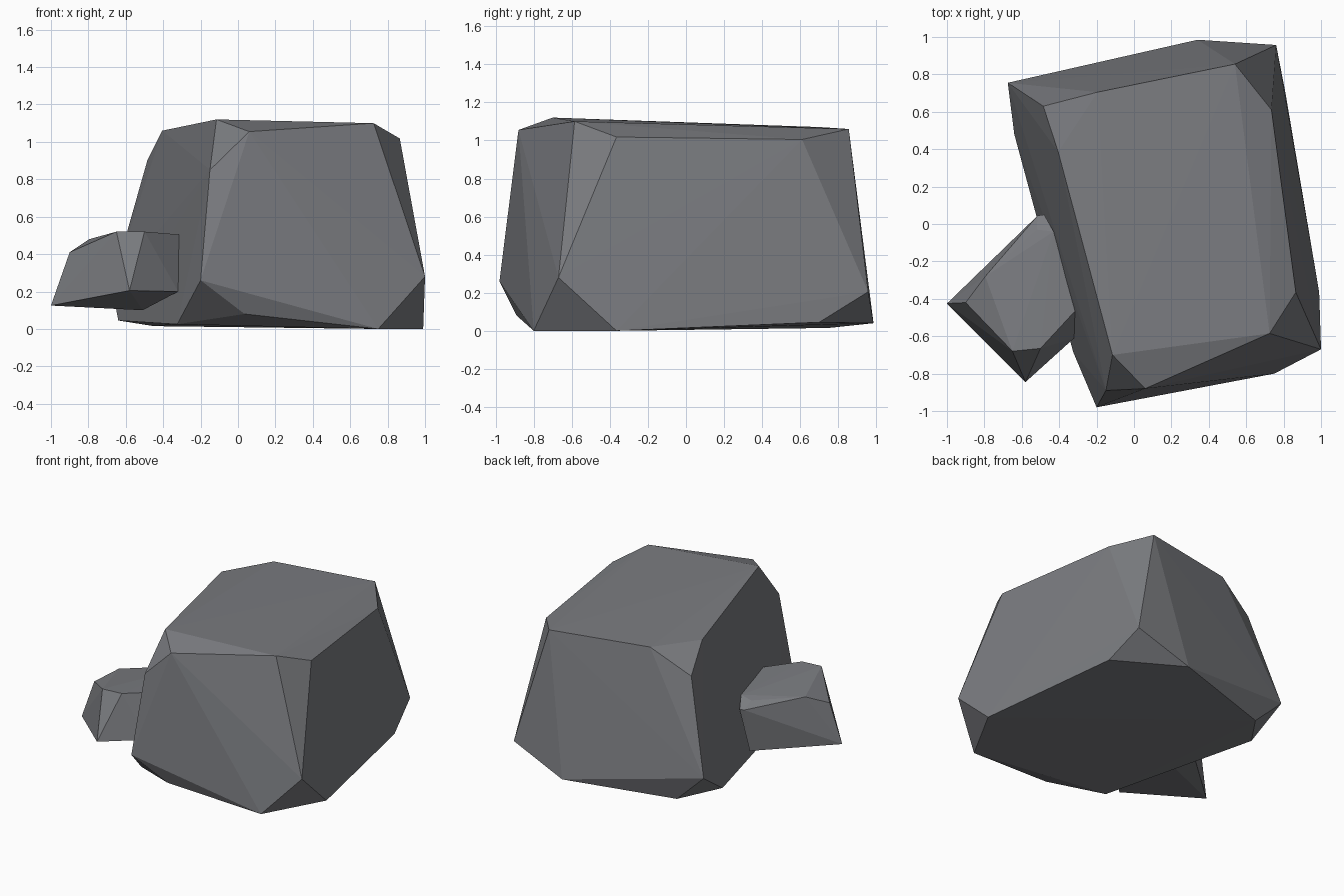
import bpy, bmesh

# One flat stone colour
stone = bpy.data.materials.new("stone grey")
stone.diffuse_color = (0.195, 0.2, 0.215, 1)


def rock(name, corners):
    """Faceted boulder: the convex hull of its corner points."""
    bm = bmesh.new()
    for c in corners:
        bm.verts.new(c)
    res = bmesh.ops.convex_hull(bm, input=bm.verts[:])
    junk = {v for v in res["geom_interior"] + res["geom_unused"]
            if isinstance(v, bmesh.types.BMVert)}
    bmesh.ops.delete(bm, geom=list(junk), context='VERTS')
    bmesh.ops.recalc_face_normals(bm, faces=bm.faces[:])
    mesh = bpy.data.meshes.new(name)
    bm.to_mesh(mesh)
    bm.free()
    mesh.materials.append(stone)
    obj = bpy.data.objects.new(name, mesh)
    bpy.context.collection.objects.link(obj)
    return obj


# Large boulder: top rim, chipped corners, then foot
rock("large_boulder", [
    (-0.115, -0.70, 1.12), (0.06, -0.88, 1.055), (0.725, -0.585, 1.10),
    (0.865, -0.365, 1.018), (0.735, 0.61, 1.005), (0.54, 0.855, 1.06),
    (-0.195, 0.705, 1.07), (-0.405, 0.385, 1.06), (-0.485, 0.63, 0.90),
    (-0.15, -0.89, 0.85), (-0.20, -0.98, 0.26), (1.0, -0.67, 0.28),
    (0.76, 0.957, 0.205), (-0.675, 0.755, 0.23),
    (0.035, -0.89, 0.08), (0.75, -0.80, 0.0), (0.99, -0.365, 0.0),
    (0.81, 0.70, 0.045), (0.34, 0.985, 0.04), (-0.45, 0.75, 0.015),
    (-0.64, 0.48, 0.045), (-0.325, -0.685, 0.025),
])

# Small stone leaning against its left side
rock("small_stone", [
    (-0.65, -0.68, 0.52), (-0.50, -0.665, 0.52), (-0.315, -0.465, 0.505),
    (-0.43, -0.04, 0.49), (-0.52, -0.03, 0.475), (-0.795, -0.28, 0.48),
    (-0.90, -0.42, 0.41), (-0.515, 0.045, 0.43), (-0.48, 0.05, 0.43),
    (-1.0, -0.425, 0.125), (-0.58, -0.845, 0.205), (-0.32, -0.61, 0.20),
    (-0.51, -0.20, 0.10), (-0.53, 0.0, 0.11),
])
